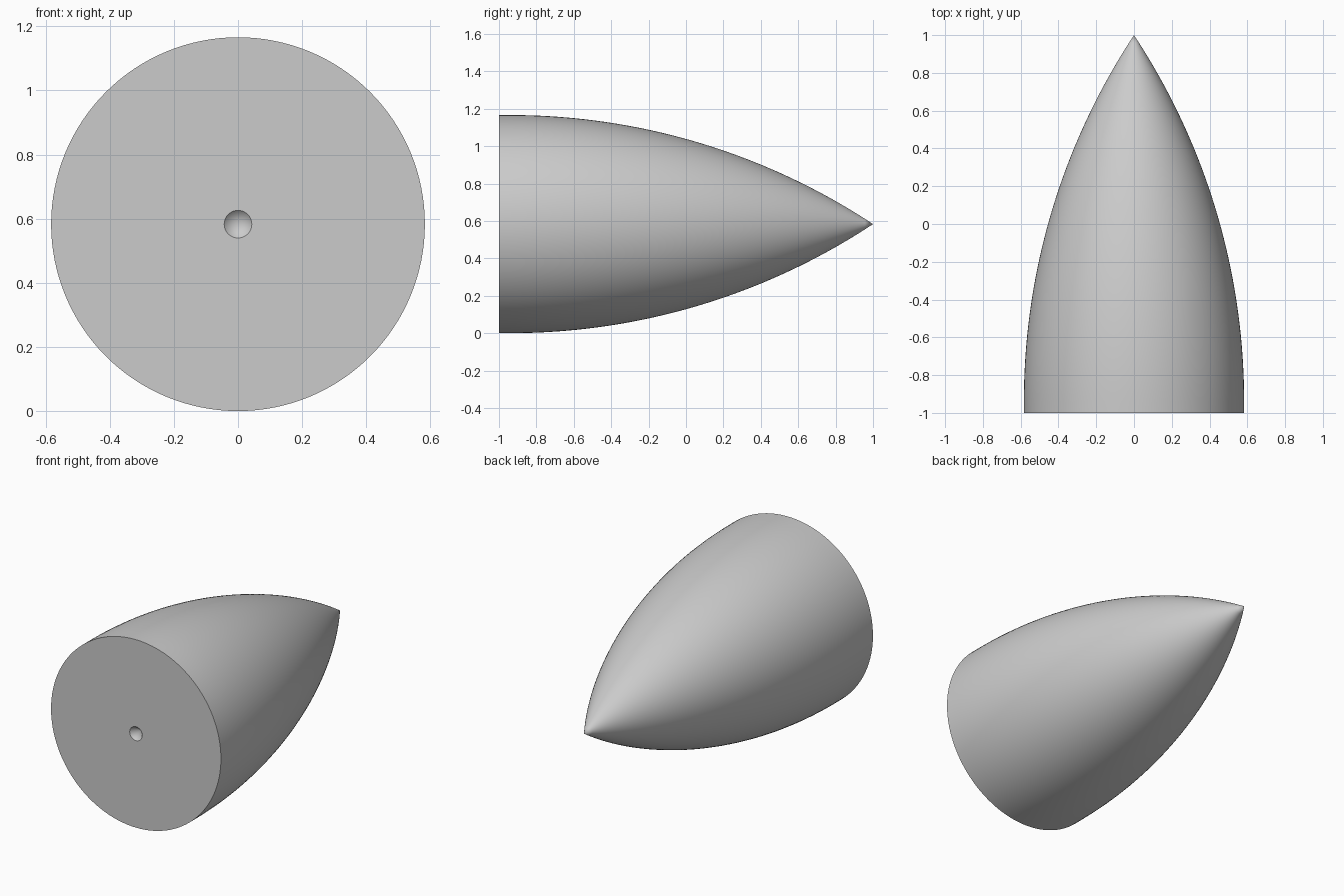
import bpy
import bmesh
import math
from mathutils import Vector

cube = bpy.data.objects.get("Cube")
if cube:
    bpy.data.objects.remove(cube, do_unlink=True)

RADIUS = 0.583      # base radius
BASE_Y, TIP_Y = -1.0, 1.0
CURVE_Y = -0.94     # where the straight rim turns into the curved nose
HOLE_RADIUS, HOLE_DEPTH = 0.043, 0.045
SIDES, STEPS = 128, 40

# Plain grey material
grey = bpy.data.materials.new("plain grey")
grey.use_nodes = True
colour = (0.6, 0.6, 0.6, 1)
grey.diffuse_color = colour
grey.node_tree.nodes["Principled BSDF"].inputs["Base Color"].default_value = colour

# Half profile: conical centre hole, flat base, circular-arc nose
length = TIP_Y - CURVE_Y
arc = (RADIUS ** 2 + length ** 2) / (2 * RADIUS)
sweep = math.asin(length / arc)
profile = [(0, BASE_Y + HOLE_DEPTH), (HOLE_RADIUS, BASE_Y), (RADIUS, BASE_Y)]
for i in range(STEPS):
    a = sweep * i / STEPS
    profile.append((arc * math.cos(a) - arc + RADIUS, CURVE_Y + arc * math.sin(a)))
profile.append((0, TIP_Y))

# Spin the profile around the long axis
bm = bmesh.new()
verts = [bm.verts.new((r, y, RADIUS)) for r, y in profile]
edges = [bm.edges.new(pair) for pair in zip(verts, verts[1:])]
bmesh.ops.spin(bm, geom=verts + edges, cent=Vector((0, 0, RADIUS)), axis=(0, 1, 0),
               angle=math.tau, steps=SIDES, use_duplicate=False)
bmesh.ops.remove_doubles(bm, verts=bm.verts, dist=0.0001)
bmesh.ops.recalc_face_normals(bm, faces=bm.faces)
mesh = bpy.data.meshes.new("nose_cone")
bm.to_mesh(mesh)
bm.free()

nose_cone = bpy.data.objects.new("nose_cone", mesh)
bpy.context.collection.objects.link(nose_cone)
mesh.materials.append(grey)

# Smooth sides with sharp base and hole rims
bpy.ops.object.select_all(action="DESELECT")
nose_cone.select_set(True)
bpy.context.view_layer.objects.active = nose_cone
bpy.ops.object.shade_smooth_by_angle(angle=math.radians(30))
